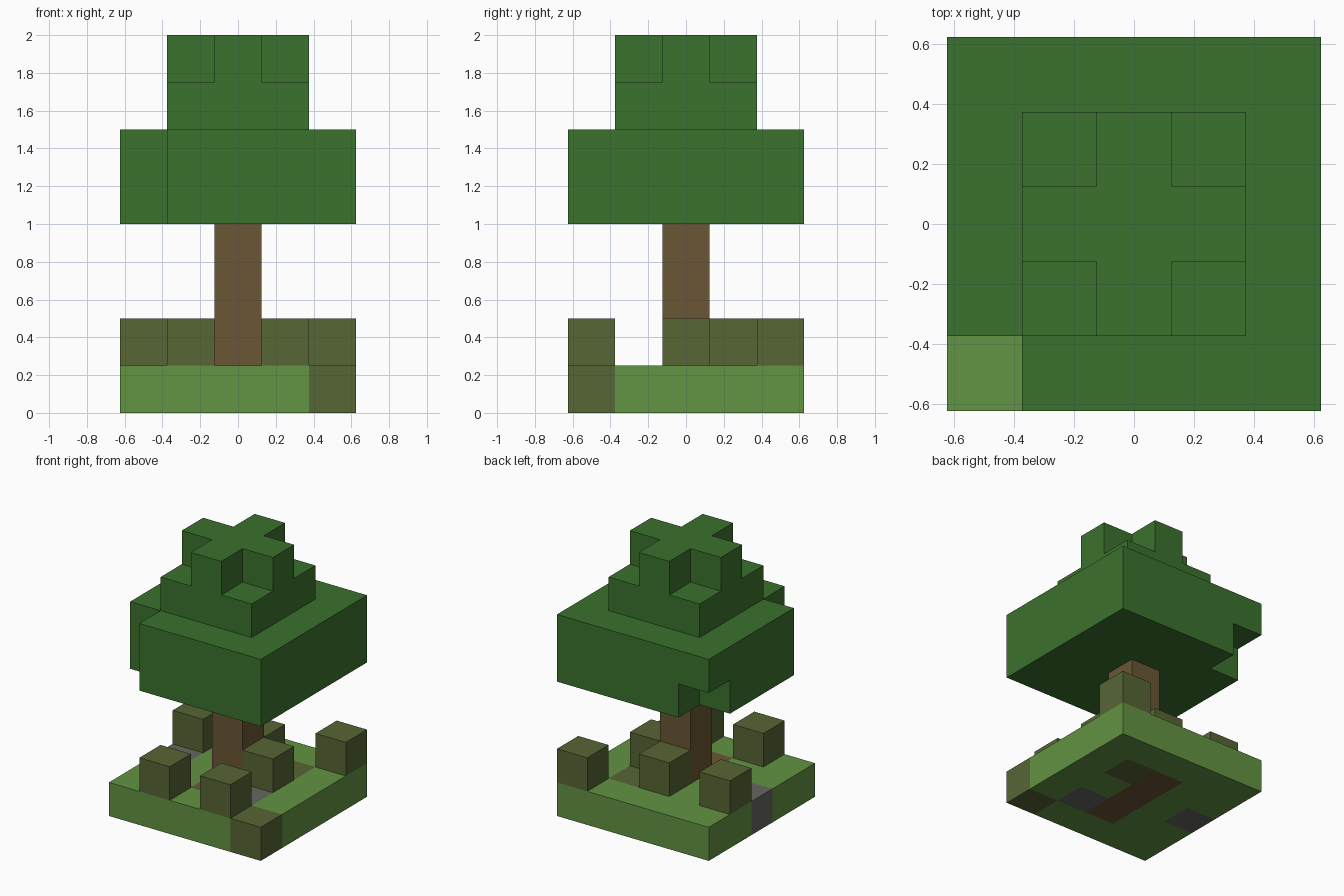
import bpy
import bmesh
from mathutils import Vector

CELL = 0.25
GRID = range(5)
INNER = range(1, 4)

default = bpy.data.objects.get("Cube")
if default:
    bpy.data.objects.remove(default, do_unlink=True)


def srgb(*rgb):
    """8-bit display colour to linear RGBA."""
    lin = [c / 12.92 if c <= 0.04045 else ((c + 0.055) / 1.055) ** 2.4
           for c in (v / 255 for v in rgb)]
    return (*lin, 1.0)


def material(name, colour):
    mat = bpy.data.materials.new(name)
    mat.use_nodes = True
    mat.diffuse_color = colour
    mat.node_tree.nodes["Principled BSDF"].inputs["Base Color"].default_value = colour
    return mat


grass = material("grass_green", srgb(98, 147, 66))
leaf = material("leaf_green", srgb(59, 113, 45))
moss = material("moss_olive", srgb(87, 102, 53))
bark = material("bark_brown", srgb(106, 86, 53))
stone = material("stone_grey", srgb(101, 101, 97))


def layer(cols, rows, levels):
    return {(i, j, k) for i in cols for j in rows for k in levels}


# Ground slab with patches of moss, bark and stone
ground = {c: grass for c in layer(GRID, GRID, [0])}
ground.update({(4, 0, 0): moss, (3, 3, 0): moss, (3, 1, 0): stone, (0, 2, 0): stone})
ground.update({(2, j, 0): bark for j in INNER})

# Small bushes standing on the ground
bushes = {(i, j, 1): moss for i, j in
          [(1, 0), (3, 0), (3, 2), (4, 4), (0, 3), (2, 3)]}

# Trunk
trunk = {(2, 2, k): bark for k in INNER}

# Broad canopy: one corner column missing, another notched from below
broad = layer(GRID, GRID, [4, 5]) - {(0, 0, 4), (0, 0, 5), (0, 4, 4)}
canopy = {c: leaf for c in broad}

# Narrower crown and the cross-shaped treetop
crown = {c: leaf for c in layer(INNER, INNER, [6])}
treetop = {c: leaf for c in layer(INNER, [2], [7]) | layer([2], INNER, [7])}

parts = {"ground": ground, "bushes": bushes, "trunk": trunk,
         "canopy": canopy, "crown": crown, "treetop": treetop}
filled = set().union(*parts.values())


def build(name, cells):
    """Make one part from cells, keeping only faces open to the air."""
    bm = bmesh.new()
    mats = list(dict.fromkeys(cells.values()))
    for cell, mat in cells.items():
        centre = Vector((cell[0] - 2, cell[1] - 2, cell[2] + 0.5)) * CELL
        for axis in range(3):
            for sign in (-1, 1):
                n = Vector((0, 0, 0))
                n[axis] = sign
                if tuple(int(a + b) for a, b in zip(cell, n)) in filled:
                    continue
                u = Vector((0, 0, 0))
                u[(axis + 1) % 3] = 1
                v = n.cross(u)
                corners = [n + u + v, n - u + v, n - u - v, n + u - v]
                face = bm.faces.new([bm.verts.new(centre + c * CELL / 2)
                                     for c in corners])
                face.material_index = mats.index(mat)
    bmesh.ops.remove_doubles(bm, verts=bm.verts, dist=0.001)
    mesh = bpy.data.meshes.new(name)
    for mat in mats:
        mesh.materials.append(mat)
    bm.to_mesh(mesh)
    bm.free()
    obj = bpy.data.objects.new(name, mesh)
    bpy.context.collection.objects.link(obj)


for part_name, part_cells in parts.items():
    build(part_name, part_cells)
